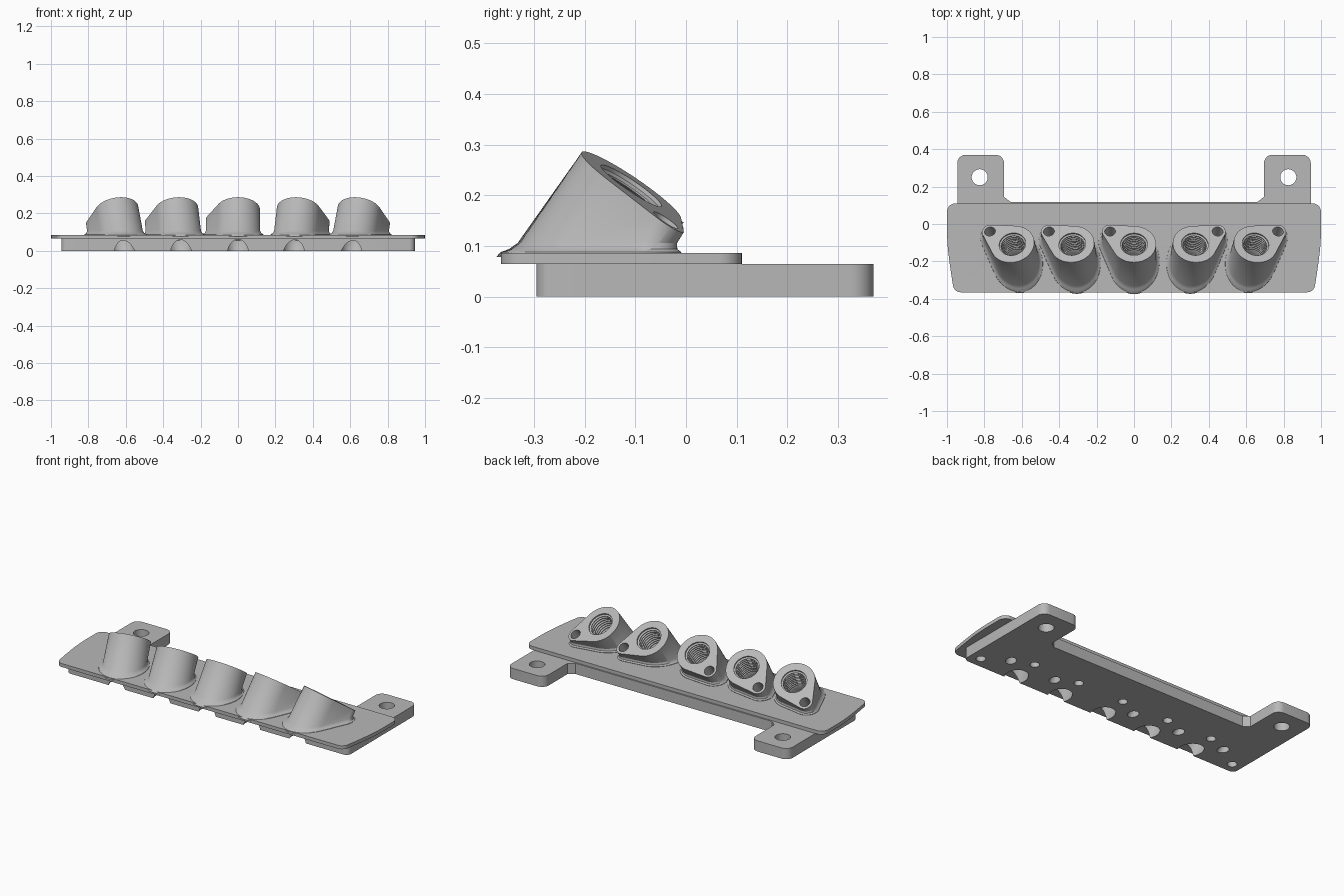
import bpy, bmesh, math
from mathutils import Vector
from mathutils.geometry import interpolate_bezier

if "Cube" in bpy.data.objects:
    bpy.data.objects.remove(bpy.data.objects["Cube"])

grey = bpy.data.materials.new("plain grey")
grey.use_nodes = True
grey.diffuse_color = (0.48, 0.48, 0.48, 1)
grey.node_tree.nodes["Principled BSDF"].inputs["Base Color"].default_value = grey.diffuse_color

PLATE_LOW, PLATE_TOP = 0.065, 0.086
TILT = math.radians(35)


def loft(bm, rings):
    """Skin a list of equal-length closed rings and cap both ends."""
    loops = [[bm.verts.new(p) for p in ring] for ring in rings]
    n = len(loops[0])
    for low, high in zip(loops, loops[1:]):
        for i in range(n):
            j = (i + 1) % n
            bm.faces.new((low[i], low[j], high[j], high[i]))
    bm.faces.new(loops[0][::-1])
    bm.faces.new(loops[-1])


def make_object(name, bm):
    bmesh.ops.recalc_face_normals(bm, faces=bm.faces)
    mesh = bpy.data.meshes.new(name)
    bm.to_mesh(mesh)
    bm.free()
    mesh.materials.append(grey)
    ob = bpy.data.objects.new(name, mesh)
    bpy.context.collection.objects.link(ob)
    return ob


def rounded_outline(half):
    """Mirror a half outline of (x, y, corner radius) and round its corners."""
    pts = half + [(-x, y, r) for x, y, r in reversed(half)]
    out = []
    for i, (x, y, r) in enumerate(pts):
        p = Vector((x, y, 0))
        if r == 0:
            out.append(p)
            continue
        prev, nxt = (Vector((q[0], q[1], 0)) for q in (pts[i - 1], pts[(i + 1) % len(pts)]))
        a = p + (prev - p).normalized() * r
        b = p + (nxt - p).normalized() * r
        out += interpolate_bezier(a, a.lerp(p, 0.55), b.lerp(p, 0.55), b, 9)
    return out


def slab(name, half, z0, z1):
    bm = bmesh.new()
    outline = rounded_outline(half)
    loft(bm, [[(p.x, p.y, z) for p in outline] for z in (z0, z1)])
    return make_object(name, bm)


def tube(bm, origin, u, v, w, profile, n=40):
    """Revolve (radius, distance) pairs around the axis w."""
    turns = [2 * math.pi * i / n for i in range(n)]
    loft(bm, [[origin + (u * math.cos(t) + v * math.sin(t)) * r + w * d for t in turns]
              for r, d in profile])


def teardrop(angle, dist, r1, r2):
    """Outline around a large circle and a small tab circle."""
    phi = math.acos((r1 - r2) / dist)
    cx, cy = dist * math.cos(angle), dist * math.sin(angle)
    pts = []
    for i in range(41):
        t = angle + phi + (2 * math.pi - 2 * phi) * i / 40
        pts.append((r1 * math.cos(t), r1 * math.sin(t)))
    for i in range(17):
        t = angle - phi + 2 * phi * i / 16
        pts.append((cx + r2 * math.cos(t), cy + r2 * math.sin(t)))
    return pts


# Mounting base with two rear ears
base = slab("mounting_base", [
    (0.945, -0.295, 0.03), (0.945, 0.37, 0.045), (0.695, 0.37, 0.045),
    (0.695, 0.145, 0), (0.66, 0.118, 0)], 0, PLATE_LOW)

# Thin cover plate with sides that taper to the front
plate = slab("cover_plate", [
    (0.962, -0.365, 0.035), (0.985, -0.22, 0.06), (1.0, -0.09, 0.06), (1.0, 0.11, 0.045)],
    PLATE_LOW, PLATE_TOP)

# Angled sockets, fanned outward, each with a screw tab
cutters = bmesh.new()
bosses = []
X, Y, Z = Vector((1, 0, 0)), Vector((0, 1, 0)), Vector((0, 0, 1))
layout = [("far_right", -0.65, 15, -0.12), ("right", -0.33, 9, -0.125), ("middle", 0, 0, -0.128),
          ("left", 0.325, -9, 0.122), ("far_left", 0.65, -15, 0.12)]
for label, x, turn, tab_dx in layout:
    a = math.radians(turn)
    c, s = math.cos(TILT), math.sin(TILT)
    origin = Vector((x, -0.108, 0.219))
    u = Vector((math.cos(a), math.sin(a), 0))
    w = Vector((-math.sin(a) * s, math.cos(a) * s, c))
    v = w.cross(u)
    dy = 0.068
    tab = Vector((tab_dx * math.cos(a) + dy * math.sin(a),
                  (dy * math.cos(a) - tab_dx * math.sin(a)) / c))
    angle = math.atan2(tab.y, tab.x)

    # Body with a small flared foot
    rings = []
    for height, flare in ((0.078, 0.02), (0.088, 0.018), (0.094, 0.008), (0.106, 0.001), (None, 0)):
        ring = []
        for px, py in teardrop(angle, tab.length, 0.118 + flare, 0.043 + flare):
            p = origin + u * px + v * py
            if height is not None:
                p = p + w * ((height - p.z) / w.z)
            ring.append(p)
        rings.append(ring)
    bm = bmesh.new()
    loft(bm, rings)
    bosses.append(make_object(label + "_socket", bm))

    # Threaded bore that runs out through the front of the base
    pitch = 0.016
    profile = [(0.072, 0.03), (0.072, -0.008)]
    for i in range(9):
        d = -0.008 - pitch * i
        profile += [(0.063, d - pitch * 0.3), (0.063, d - pitch * 0.5), (0.072, d - pitch * 0.8)]
    profile += [(0.063, -0.165), (0.063, -0.45)]
    tube(cutters, origin, u, v, w, profile)

    # Screw hole in the tab, and a blind hole in the underside
    tube(cutters, origin + u * tab.x + v * tab.y, u, v, w, [(0.029, 0.03), (0.029, -0.3)], 24)
    tube(cutters, Vector((x * 0.95, -0.093, 0)), X, Y, Z, [(0.026, -0.05), (0.026, 0.055)], 24)

# Ear holes and blind end holes
for side in (-1, 1):
    tube(cutters, Vector((side * 0.825, 0.25, 0)), X, Y, Z, [(0.043, -0.05), (0.043, 0.12)])
    tube(cutters, Vector((side * 0.88, -0.23, 0)), X, Y, Z, [(0.027, -0.05), (0.027, 0.055)], 24)

cutter = make_object("hole_cutter", cutters)
cutter.hide_render = True

# Cut the holes and shade
for ob in [base, plate] + bosses:
    bpy.ops.object.select_all(action="DESELECT")
    ob.select_set(True)
    bpy.context.view_layer.objects.active = ob
    mod = ob.modifiers.new("holes", "BOOLEAN")
    mod.operation = "DIFFERENCE"
    mod.solver = "EXACT"
    mod.object = cutter
    bpy.ops.object.modifier_apply(modifier=mod.name)
    bpy.ops.object.shade_smooth_by_angle(angle=math.radians(32))

bpy.data.objects.remove(cutter)
